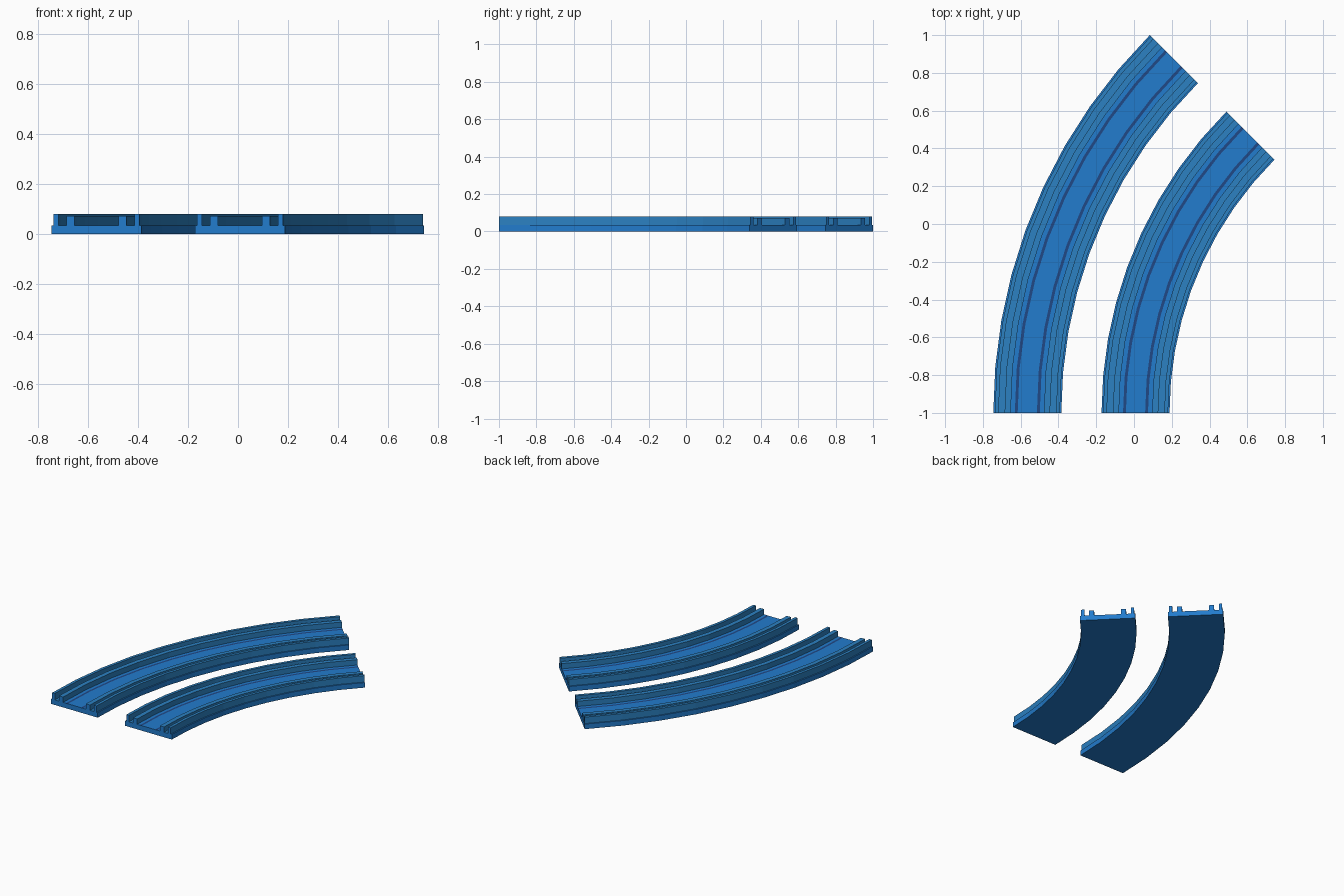
import bpy
import bmesh
import math

if "Cube" in bpy.data.objects:
    bpy.data.objects.remove(bpy.data.objects["Cube"], do_unlink=True)


def make_material(name, colour):
    mat = bpy.data.materials.new(name)
    mat.use_nodes = True
    mat.diffuse_color = (*colour, 1)
    mat.node_tree.nodes["Principled BSDF"].inputs["Base Color"].default_value = (*colour, 1)
    return mat


BASE, RAIL, STRIPE = 0, 1, 2
MATERIALS = [
    make_material("base blue", (0.016, 0.20, 0.61)),
    make_material("rail blue", (0.025, 0.22, 0.54)),
    make_material("stripe navy", (0.014, 0.065, 0.24)),
]

CENTRE_X, CENTRE_Y = 2.083, -1.0     # shared centre of both curves
SWEEP, STEPS = math.radians(45), 9
FLOOR, RAIL_TOP, WALL_TOP = 0.035, 0.072, 0.08

# Half cross-section from the underside edge to the middle of the floor:
# (distance from track middle, height, material of the strip that follows)
HALF = [
    (0.180, 0, BASE), (0.180, FLOOR, BASE),
    (0.172, FLOOR, RAIL), (0.172, WALL_TOP, RAIL),
    (0.152, WALL_TOP, RAIL), (0.152, FLOOR, RAIL),
    (0.120, FLOOR, RAIL), (0.120, RAIL_TOP, RAIL),
    (0.088, RAIL_TOP, RAIL), (0.088, FLOOR, BASE),
    (0.066, FLOOR, STRIPE), (0.051, FLOOR, BASE),
]


def full_profile():
    """Mirror the half section into a closed loop with one material per strip."""
    points = [(d, z) for d, z, _ in HALF] + [(-d, z) for d, z, _ in reversed(HALF)]
    mats = [m for _, _, m in HALF]
    return points, mats + mats[-2::-1] + [BASE]


def curved_track(name, middle_radius):
    points, mats = full_profile()
    bm = bmesh.new()
    rings = []
    for i in range(STEPS + 1):
        a = SWEEP * i / STEPS
        rings.append([
            bm.verts.new((CENTRE_X - (middle_radius + d) * math.cos(a),
                          CENTRE_Y + (middle_radius + d) * math.sin(a), z))
            for d, z in points])
    # Long strips along the curve
    for r0, r1 in zip(rings, rings[1:]):
        for j, mat in enumerate(mats):
            k = (j + 1) % len(points)
            bm.faces.new((r0[j], r0[k], r1[k], r1[j])).material_index = mat
    # Flat end caps
    bm.faces.new(rings[0])
    bm.faces.new(rings[-1])
    bmesh.ops.recalc_face_normals(bm, faces=bm.faces)

    mesh = bpy.data.meshes.new(name)
    bm.to_mesh(mesh)
    bm.free()
    for mat in MATERIALS:
        mesh.materials.append(mat)
    obj = bpy.data.objects.new(name, mesh)
    bpy.context.collection.objects.link(obj)
    return obj


curved_track("outer_curved_track", 2.648)
curved_track("inner_curved_track", 2.075)
